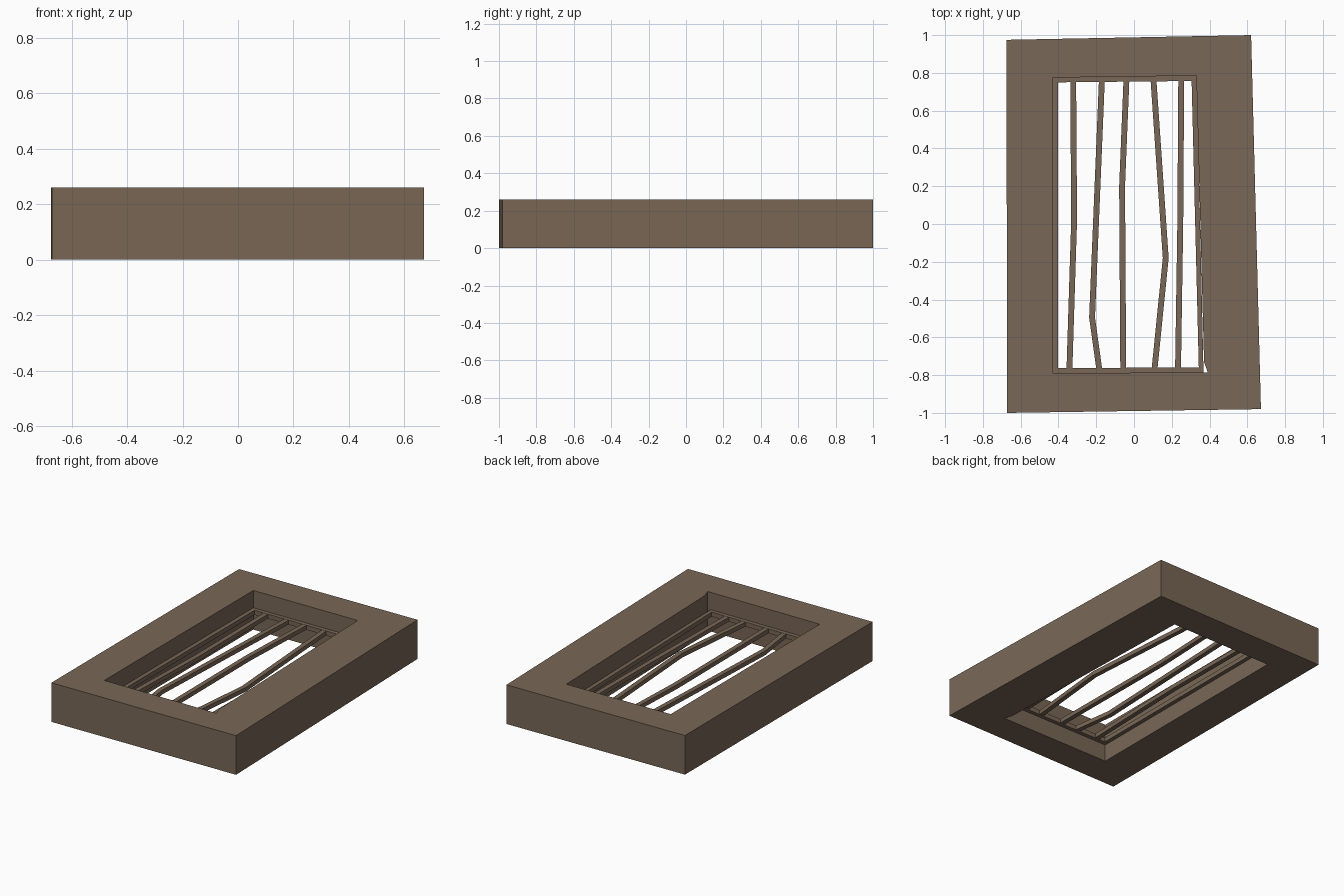
import bpy
import bmesh
from mathutils import Vector

cube = bpy.data.objects.get("Cube")
if cube:
    bpy.data.objects.remove(cube, do_unlink=True)

# One brown for the whole window
COLOUR = (0.19, 0.135, 0.092, 1)
brown = bpy.data.materials.new("weathered_brown")
brown.use_nodes = True
brown.diffuse_color = COLOUR
brown.node_tree.nodes["Principled BSDF"].inputs["Base Color"].default_value = COLOUR


def finish(name, bm):
    bmesh.ops.recalc_face_normals(bm, faces=bm.faces)
    mesh = bpy.data.meshes.new(name)
    bm.to_mesh(mesh)
    bm.free()
    mesh.materials.append(brown)
    obj = bpy.data.objects.new(name, mesh)
    bpy.context.collection.objects.link(obj)
    return obj


def ring(name, outer, inner, z0, z1):
    """Closed border between two outlines, from z0 up to z1."""
    bm = bmesh.new()
    loops = [[bm.verts.new((x, y, z)) for x, y in line]
             for line, z in ((outer, z0), (outer, z1), (inner, z1), (inner, z0))]
    n = len(outer)
    for a, b in zip(loops, loops[1:] + loops[:1]):
        for i in range(n):
            j = (i + 1) % n
            bm.faces.new((a[i], a[j], b[j], b[i]))
    return finish(name, bm)


def bar(name, path, width, z0, z1):
    """Square bar that follows a bent path running along y."""
    bm = bmesh.new()
    sections = []
    for x, y in path:
        sections.append([bm.verts.new(Vector((x + s * width / 2, y, z)))
                         for s, z in ((-1, z0), (1, z0), (1, z1), (-1, z1))])
    for a, b in zip(sections, sections[1:]):
        for i in range(4):
            j = (i + 1) % 4
            bm.faces.new((a[i], a[j], b[j], b[i]))
    bm.faces.new(sections[0])
    bm.faces.new(sections[-1])
    return finish(name, bm)


# Thick, slightly crooked outer surround
ring("surround",
     [(-0.675, 0.975), (0.62, 1.0), (0.6654, -0.73), (0.672, -0.98), (-0.672, -1.0)],
     [(-0.43, 0.775), (0.33, 0.785), (0.371, -0.73), (0.39, -0.785), (-0.43, -0.79)],
     0, 0.26)

# Thin rim set inside the opening at mid height
RIM_Z = (0.115, 0.145)
ring("inner_rim",
     [(-0.432, 0.777), (0.332, 0.787), (0.368, -0.785), (-0.432, -0.792)],
     [(-0.403, 0.75), (0.305, 0.757), (0.343, -0.76), (-0.403, -0.762)],
     *RIM_Z)

# Bent bars: top x, bend (x, y), bottom x
BARS = [
    (-0.322, (-0.317, 0.02), -0.342),
    (-0.170, (-0.222, -0.495), -0.183),
    (-0.040, (-0.063, 0.2), -0.057),
    (0.103, (0.168, -0.18), 0.108),
    (0.250, (0.245, 0.0), 0.233),
]
for i, (top, bend, bottom) in enumerate(BARS, 1):
    bar(f"bar_{i}", [(top, 0.765), bend, (bottom, -0.775)], 0.031,
        RIM_Z[0] + 0.001, RIM_Z[1] - 0.001)
